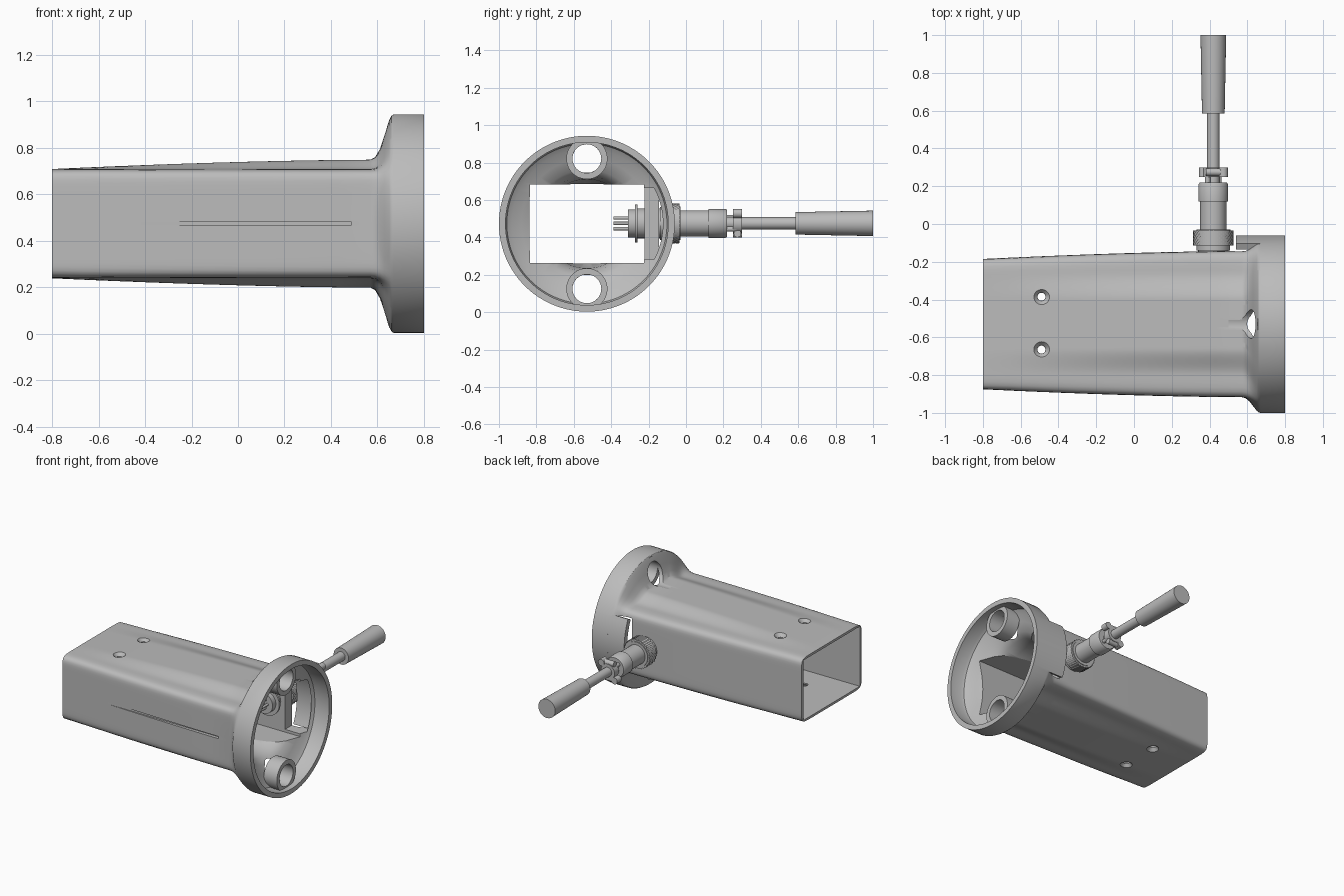
import bpy, bmesh, math
from mathutils import Matrix, Vector

cube = bpy.data.objects.get("Cube")
if cube:
    bpy.data.objects.remove(cube, do_unlink=True)

grey = bpy.data.materials.new("mid grey")
grey.use_nodes = True
grey.diffuse_color = (0.5, 0.5, 0.5, 1)
grey.node_tree.nodes["Principled BSDF"].inputs["Base Color"].default_value = (0.5, 0.5, 0.5, 1)

CY, CZ = -0.53, 0.473      # axis of the housing
PX, PZ = 0.42, 0.475       # axis of the plug
ROT = {'x': Matrix.Rotation(math.pi / 2, 4, 'Y'),
       'y': Matrix.Rotation(-math.pi / 2, 4, 'X'),
       'z': Matrix.Identity(4)}


def finish(name, bm, smooth=True):
    bmesh.ops.recalc_face_normals(bm, faces=bm.faces)
    me = bpy.data.meshes.new(name)
    bm.to_mesh(me)
    bm.free()
    ob = bpy.data.objects.new(name, me)
    bpy.context.collection.objects.link(ob)
    me.materials.append(grey)
    if smooth:
        shade(ob)
    return ob


def shade(ob):
    bpy.ops.object.select_all(action='DESELECT')
    ob.select_set(True)
    bpy.context.view_layer.objects.active = ob
    bpy.ops.object.shade_smooth_by_angle(angle=math.radians(32))


def loft(name, rings, closed=False, smooth=True):
    """Skin a list of point rings, capping both ends or joining last to first."""
    bm = bmesh.new()
    vs = [[bm.verts.new(p) for p in r] for r in rings]
    n = len(vs[0])
    pairs = list(zip(vs, vs[1:])) + ([(vs[-1], vs[0])] if closed else [])
    for a, b in pairs:
        for i in range(n):
            j = (i + 1) % n
            bm.faces.new((a[i], a[j], b[j], b[i]))
    if not closed:
        bm.faces.new(vs[0])
        bm.faces.new(vs[-1])
    return finish(name, bm, smooth)


def turned(name, axis, at, profile, seg=48, closed=False):
    """Revolve (distance, radius) pairs around an axis through a point."""
    rings = []
    for d, r in profile:
        rings.append([ROT[axis] @ Vector((r * math.cos(2 * math.pi * i / seg),
                                          r * math.sin(2 * math.pi * i / seg), d)) + Vector(at)
                      for i in range(seg)])
    return loft(name, rings, closed)


def rod(name, axis, at, a, b, r, seg=32):
    return turned(name, axis, at, [(a, r), (b, r)], seg)


def box(name, lo, hi):
    bm = bmesh.new()
    bmesh.ops.create_cube(bm, size=1)
    for v in bm.verts:
        v.co = [lo[k] if v.co[k] < 0 else hi[k] for k in range(3)]
    return finish(name, bm, False)


def cut(ob, cutters):
    for c in cutters:
        m = ob.modifiers.new("cut", 'BOOLEAN')
        m.operation, m.solver, m.object = 'DIFFERENCE', 'EXACT', c
        bpy.context.view_layer.objects.active = ob
        bpy.ops.object.modifier_apply(modifier=m.name)
        c.hide_render = True
        bpy.data.objects.remove(c, do_unlink=True)
    shade(ob)


# Housing outline: rounded box with a swelling top and bottom, flaring into a disc
def section(x, flare, seg=160):
    s = min(1, (x + 0.8) / 1.37)
    grow = 1 - (1 - s) ** 1.6
    a, b, hump = 0.345 + 0.042 * grow, 0.235, 0.04 * grow
    pts = []
    for i in range(seg):
        t = 2 * math.pi * (i + 0.5) / seg
        c, d = math.cos(t), math.sin(t)
        r = (abs(c / a) ** 14 + abs(d / b) ** 14) ** (-1 / 14)
        y, z = r * c, r * d
        k = max(0, min(1, (0.27 - abs(y)) / 0.14))
        z += math.copysign(hump * k * k * (3 - 2 * k), z)
        pts.append((x, CY + y + (0.47 * c - y) * flare, CZ + z + (0.47 * d - z) * flare))
    return pts


stations = [(-0.8 + 1.37 * i / 10, 0) for i in range(11)]
stations += [(0.59, 0.06), (0.61, 0.25), (0.63, 0.56), (0.65, 0.87), (0.66, 0.97), (0.67, 1), (0.8, 1)]
housing = loft("housing", [section(x, f) for x, f in stations])

# Bore, dished mouth, side window and slots
bore = loft("bore_cutter", [[(x, CY + sy * a, CZ + sz * b) for sy, sz in ((1, 1), (-1, 1), (-1, -1), (1, -1))]
                            for x, a, b in ((-0.85, 0.325, 0.218), (0.75, 0.304, 0.209))], smooth=False)
dish = turned("dish_cutter", 'x', (0, CY, CZ),
              [(0, 0.1), (0.2, 0.213), (0.5, 0.238), (0.58, 0.255), (0.62, 0.29), (0.65, 0.35),
               (0.67, 0.4), (0.69, 0.428), (0.71, 0.435), (0.85, 0.435)], 96)
window = box("window_cutter", (0.535, -0.3, CZ - 0.19), (0.675, 0, CZ + 0.19))
slot = box("slot_cutter", (-0.9, -1, 0.466), (0.485, -0.892, 0.482))
cutters = [bore, dish, window, slot]

# Flange bolt holes and countersunk screw holes
for s in (1, -1):
    cutters.append(rod("bolt_cutter", 'x', (0, CY, CZ + s * 0.348), 0.5, 0.9, 0.077))
for y in (-0.385, -0.665):
    cutters.append(rod("screw_cutter", 'z', (-0.49, y, 0), -0.1, 1.1, 0.021))
    for s in (1, -1):
        cutters.append(turned("sink_cutter", 'z', (-0.49, y, CZ),
                              [(s * 0.225, 0.022), (s * 0.25, 0.043), (s * 0.35, 0.043)]))
cut(housing, cutters)

# Bosses round the flange bolt holes
for s, side in ((1, "upper"), (-1, "lower")):
    turned(side + "_boss", 'x', (0, CY, CZ + s * 0.348),
           [(0.655, 0.077), (0.76, 0.077), (0.76, 0.11), (0.655, 0.11)], closed=True)

# Rim arc that bridges the side window
arc = []
for i in range(15):
    t = math.radians(-25 + 50 * i / 14)
    arc.append([(x, CY + r * math.cos(t), CZ + r * math.sin(t))
                for x, r in ((0.54, 0.435), (0.54, 0.4699), (0.7, 0.4699), (0.7, 0.435))])
loft("window_rim", arc)

# Plug body and its inner socket
axis_at = (PX, 0, PZ)
turned("plug_socket", 'y', axis_at,
       [(-0.31, 0.075), (-0.272, 0.075), (-0.272, 0.102), (-0.258, 0.102), (-0.258, 0.08),
        (-0.14, 0.08), (-0.14, 0.088), (-0.11, 0.088)])
turned("plug_body", 'y', axis_at,
       [(-0.06, 0.09), (-0.03, 0.09), (-0.03, 0.07), (0.12, 0.07), (0.12, 0.078), (0.21, 0.078), (0.22, 0.072)])

# Contact pins
for i in range(7):
    t, r = i * math.pi / 3, 0.033 if i < 6 else 0
    rod("contact_pin", 'y', (PX + r * math.cos(t), 0, PZ + r * math.sin(t)), -0.388, -0.3, 0.009, 12)

# Knurled nut: alternating high and low points
rings = []
for j in range(9):
    ring = []
    for i in range(56):
        t = 2 * math.pi * i / 56
        r = 0.107 if (i + j) % 2 else 0.099
        ring.append((PX + r * math.cos(t), -0.113 + 0.078 * j / 8, PZ + r * math.sin(t)))
    rings.append(ring)
loft("knurled_nut", rings, smooth=False)

# Cable clamp with two lugs and screws on the diagonal
turned("clamp_band", 'y', axis_at, [(0.25, 0.03), (0.25, 0.055), (0.3, 0.055), (0.3, 0.03)], closed=True)
for s in (1, -1):
    lug = (PX + s * 0.053, 0, PZ + s * 0.053)
    rod("clamp_prong", 'y', (PX + s * 0.03, 0, PZ - s * 0.03), 0.2, 0.27, 0.014, 16)
    rod("clamp_lug", 'y', lug, 0.25, 0.3, 0.024, 20)
    rod("clamp_screw", 'x', (PX, 0.275, PZ + s * 0.055), -0.04, 0.04, 0.02, 20)

# Cable and its sleeve
rod("cable", 'y', axis_at, 0.2, 0.6, 0.033)
turned("cable_sleeve", 'y', axis_at, [(0.585, 0.06), (1.0, 0.068)])
